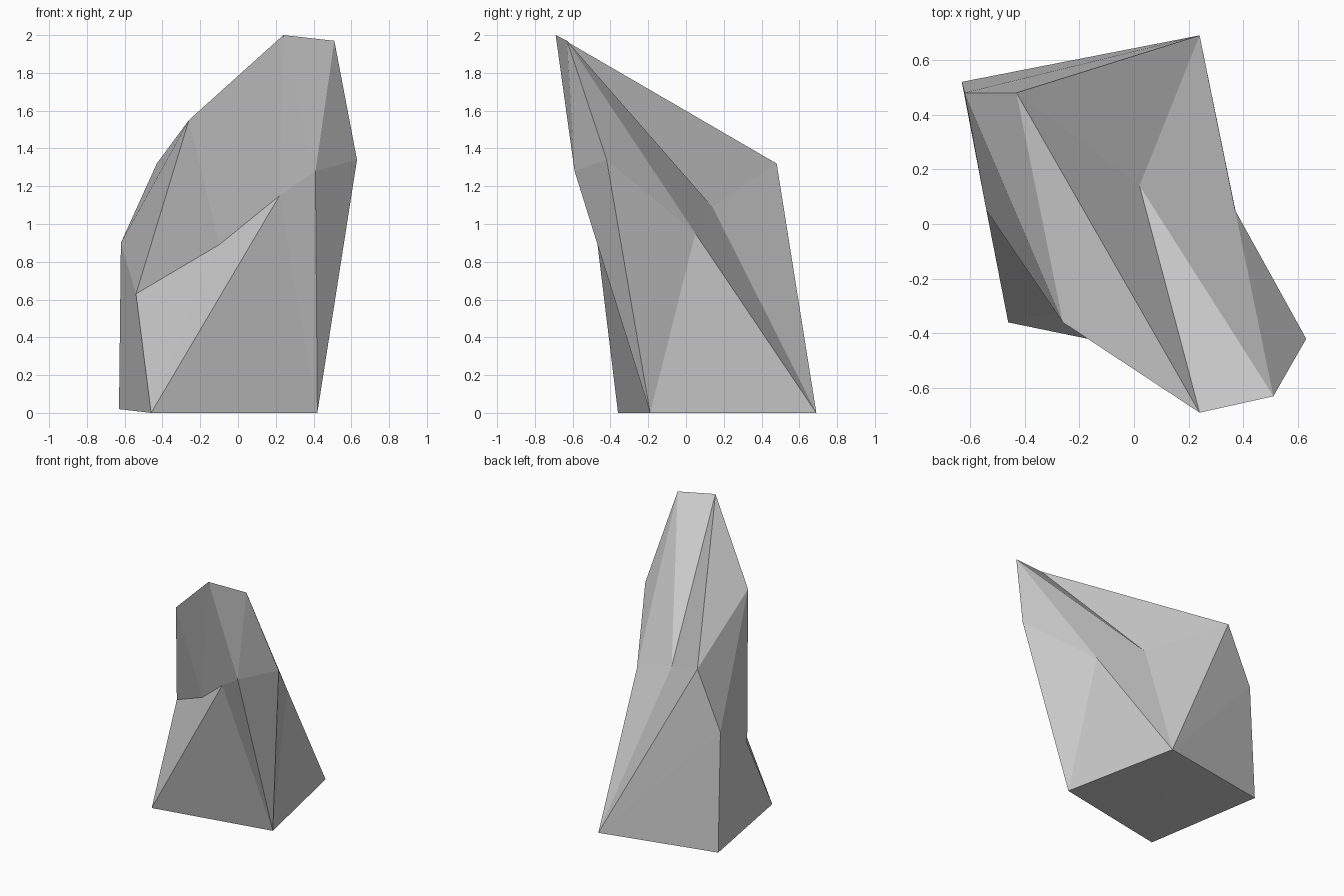
import bpy, bmesh

if "Cube" in bpy.data.objects:
    bpy.data.objects.remove(bpy.data.objects["Cube"])

# Corner points of the leaning rock, keyed by letter
points = {
    # square base
    "1": (-0.46, -0.36, 0.0), "2": (0.42, -0.19, 0.0),
    "3": (0.24, 0.69, 0.0), "4": (-0.63, 0.52, 0.02),
    # waist
    "l": (-0.54, 0.05, 0.63), "m": (-0.10, -0.28, 0.89),
    "p": (0.22, -0.50, 1.15), "f": (0.41, -0.59, 1.28),
    "r": (0.63, -0.42, 1.34), "q": (0.37, 0.05, 0.95),
    "n": (0.02, 0.14, 1.09), "d": (-0.62, 0.48, 0.90),
    # shoulders and peak
    "c": (-0.43, 0.48, 1.32), "a": (-0.26, -0.36, 1.55),
    "t": (0.24, -0.69, 2.0), "u": (0.51, -0.63, 1.97),
}

facets = (
    "123 134 "                      # underside
    "lm1 mp1 p21 pf2 fr2 "          # lower front
    "tuf urf tfp tpm atm aml "      # overhanging upper front
    "ald cad dl4 l14 "              # left
    "cta ctn ntu nuq nq3 cn3 "      # sloping top with groove
    "cd3 d43 "                      # back
    "urq r2q q23"                   # right
).split()

bm = bmesh.new()
verts = {k: bm.verts.new(co) for k, co in points.items()}
for facet in facets:
    bm.faces.new([verts[k] for k in facet])
bmesh.ops.recalc_face_normals(bm, faces=bm.faces)

mesh = bpy.data.meshes.new("rock")
bm.to_mesh(mesh)
bm.free()
bpy.context.collection.objects.link(bpy.data.objects.new("rock", mesh))
